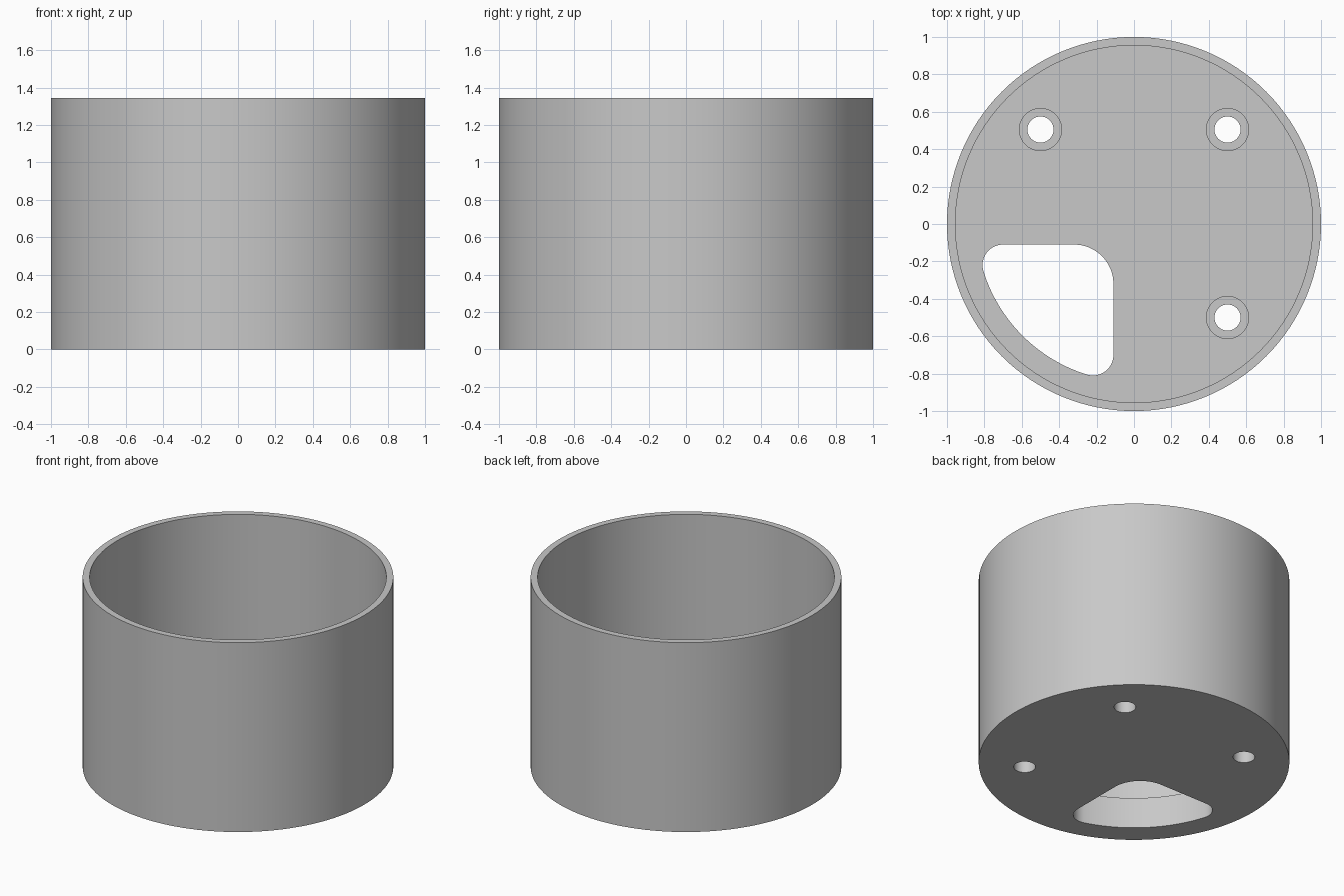
import bpy
import bmesh
from math import cos, sin, pi, atan2, hypot
from mathutils import Vector

HEIGHT, FLOOR = 1.345, 0.22
SEGMENTS = 128

cube = bpy.data.objects.get("Cube")
if cube:
    bpy.data.objects.remove(cube, do_unlink=True)

grey = bpy.data.materials.new("light_grey")
grey.use_nodes = True
colour = (0.58, 0.58, 0.58, 1)
grey.diffuse_color = colour
grey.node_tree.nodes["Principled BSDF"].inputs["Base Color"].default_value = colour


def arc(cx, cy, r, a0, a1, n):
    return [(cx + r * cos(a0 + (a1 - a0) * i / n),
             cy + r * sin(a0 + (a1 - a0) * i / n)) for i in range(n + 1)]


def circle(cx, cy, r, n):
    return arc(cx, cy, r, 0, 2 * pi, n)[:-1]


def prism(name, outline, z0, z1):
    """Extrude a closed outline from z0 up to z1."""
    bm = bmesh.new()
    base = bm.faces.new([bm.verts.new((x, y, z0)) for x, y in outline])
    top = bmesh.ops.extrude_face_region(bm, geom=[base])["geom"]
    bmesh.ops.translate(bm, vec=Vector((0, 0, z1 - z0)),
                        verts=[v for v in top if isinstance(v, bmesh.types.BMVert)])
    bmesh.ops.recalc_face_normals(bm, faces=bm.faces)
    mesh = bpy.data.meshes.new(name)
    bm.to_mesh(mesh)
    bm.free()
    mesh.materials.append(grey)
    obj = bpy.data.objects.new(name, mesh)
    bpy.context.collection.objects.link(obj)
    return obj


def cut(target, cutter):
    """Subtract the cutter and discard it."""
    cutter.hide_render = True
    mod = target.modifiers.new("cut", 'BOOLEAN')
    mod.operation, mod.solver, mod.object = 'DIFFERENCE', 'EXACT', cutter
    bpy.context.view_layer.objects.active = target
    bpy.ops.object.modifier_apply(modifier=mod.name)
    bpy.data.objects.remove(cutter, do_unlink=True)


# Round cup with a thick floor
cup = prism("round_cup", circle(0, 0, 1, SEGMENTS), 0, HEIGHT)
cut(cup, prism("cavity", circle(0, 0, 0.955, SEGMENTS), FLOOR, HEIGHT + 0.2))

# Three counterbored screw holes
for x, y in ((-0.5, 0.505), (0.5, 0.505), (0.5, -0.5)):
    cut(cup, prism("screw_hole", circle(x, y, 0.07, 40), -0.1, FLOOR + 0.1))
    cut(cup, prism("counterbore", circle(x, y, 0.113, 40), 0.1, FLOOR + 0.1))

# Rounded quarter-circle opening, symmetric about the diagonal
edge, small, big = -0.11, 0.11, 0.21
near, far = edge - small, -0.70
radius = hypot(near, far) + small
a_left = atan2(near, far) + 2 * pi
a_low = atan2(far, near) + 2 * pi
opening = (arc(edge - big, edge - big, big, 0, pi / 2, 16)
           + arc(far, near, small, pi / 2, a_left, 14)
           + arc(0, 0, radius, a_left, a_low, 30)[1:-1]
           + arc(near, far, small, a_low, 2 * pi, 14))
cut(cup, prism("opening", opening, -0.1, FLOOR + 0.1))

# Smooth walls with crisp rims
bpy.ops.object.select_all(action='DESELECT')
cup.select_set(True)
bpy.context.view_layer.objects.active = cup
bpy.ops.object.shade_smooth_by_angle(angle=pi / 6)
